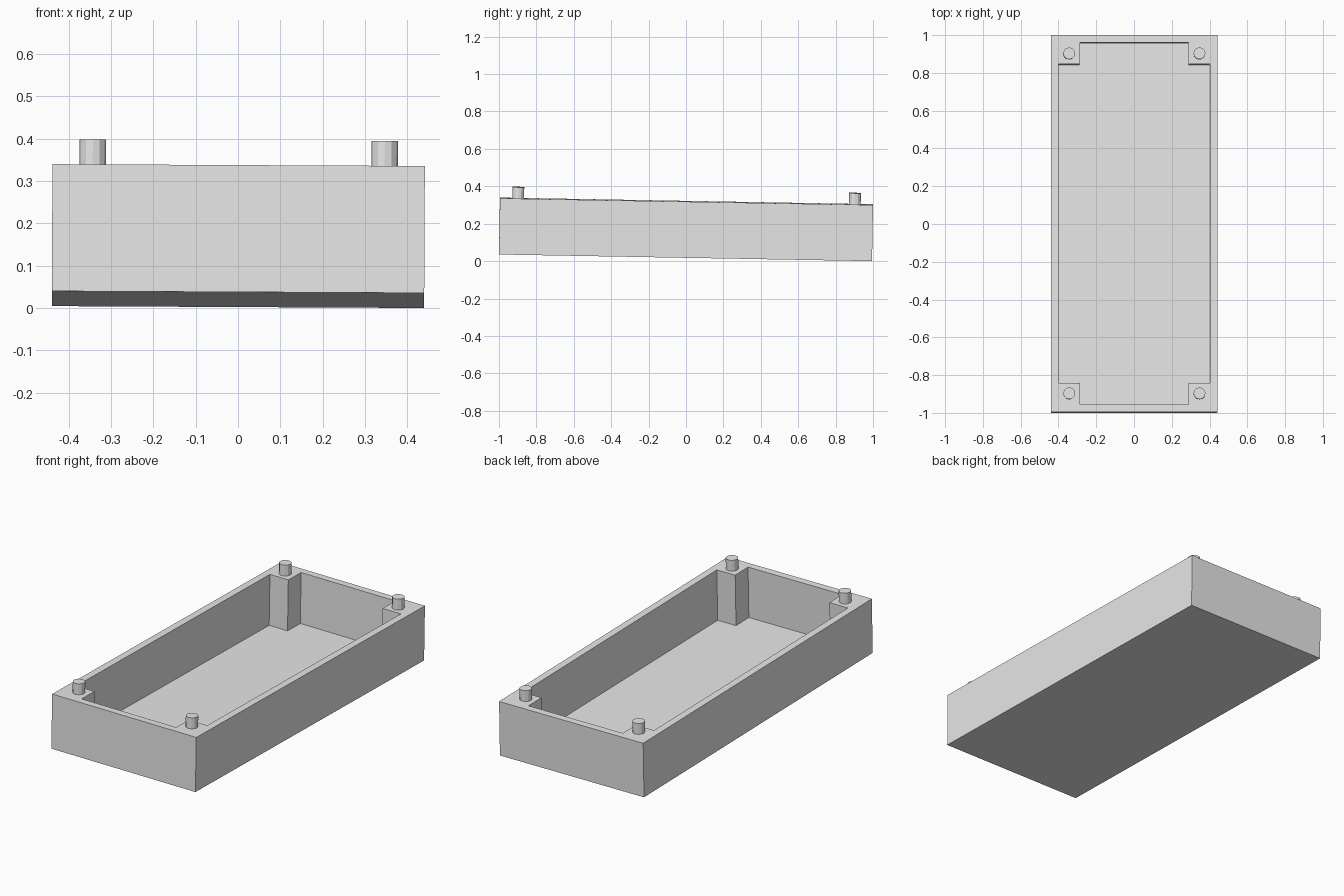
import bpy
import bmesh
from mathutils import Matrix, Euler

if "Cube" in bpy.data.objects:
    bpy.data.objects.remove(bpy.data.objects["Cube"], do_unlink=True)

# Plain grey material
grey = bpy.data.materials.new("grey_plastic")
grey.use_nodes = True
color = (0.8, 0.8, 0.8, 1.0)
grey.diffuse_color = color
grey.node_tree.nodes["Principled BSDF"].inputs["Base Color"].default_value = color

# Tray dimensions: half sizes, wall, floor, corner block size
HX, HY, H = 0.44, 0.9975, 0.30
WALL, FLOOR, BLOCK = 0.04, 0.02, 0.112
PIN_X, PIN_Y, PIN_R, PIN_H = 0.345, 0.90, 0.0315, 0.06

# The whole tray leans slightly towards the back
tilt = Matrix.Translation((0, -0.0027, 0.02)) @ Euler((-0.0178, 0.005, 0)).to_matrix().to_4x4()


def add_object(name, bm):
    mesh = bpy.data.meshes.new(name)
    bmesh.ops.recalc_face_normals(bm, faces=bm.faces)
    bm.to_mesh(mesh)
    bm.free()
    mesh.materials.append(grey)
    obj = bpy.data.objects.new(name, mesh)
    bpy.context.collection.objects.link(obj)
    obj.matrix_world = tilt
    return obj


def drop_walls(bm, outline, z_end):
    """Walls from the rim down to a closing face; returns the rim edges."""
    top = [bm.verts.new((x, y, H)) for x, y in outline]
    low = [bm.verts.new((x, y, z_end)) for x, y in outline]
    bm.faces.new(low)
    for i in range(len(top)):
        j = (i + 1) % len(top)
        bm.faces.new((top[i], top[j], low[j], low[i]))
    return [bm.edges.get((top[i - 1], top[i])) for i in range(len(top))]


# Open tray: outer box, cavity with stepped corner blocks, flat rim
ix, iy = HX - WALL, HY - WALL
bx, by = ix - BLOCK, iy - BLOCK
outer = [(-HX, -HY), (HX, -HY), (HX, HY), (-HX, HY)]
cavity = []
for sx, sy in ((-1, -1), (1, -1), (1, 1), (-1, 1)):
    corner = [(sx * ix, sy * by), (sx * bx, sy * by), (sx * bx, sy * iy)]
    cavity += corner if sx * sy > 0 else corner[::-1]

bm = bmesh.new()
rim = drop_walls(bm, outer, 0) + drop_walls(bm, cavity, FLOOR)
bmesh.ops.triangle_fill(bm, edges=rim, use_beauty=True, normal=(0, 0, 1))
add_object("tray", bm)

# Locating pins on the corner blocks
for sx, side in ((-1, "right"), (1, "left")):
    for sy, end in ((-1, "front"), (1, "back")):
        bm = bmesh.new()
        bmesh.ops.create_cone(
            bm, cap_ends=True, segments=12, radius1=PIN_R, radius2=PIN_R,
            depth=PIN_H + 0.01,
            matrix=Matrix.Translation((sx * PIN_X, sy * PIN_Y, H + PIN_H / 2 - 0.005)))
        add_object(f"pin_{end}_{side}", bm)
